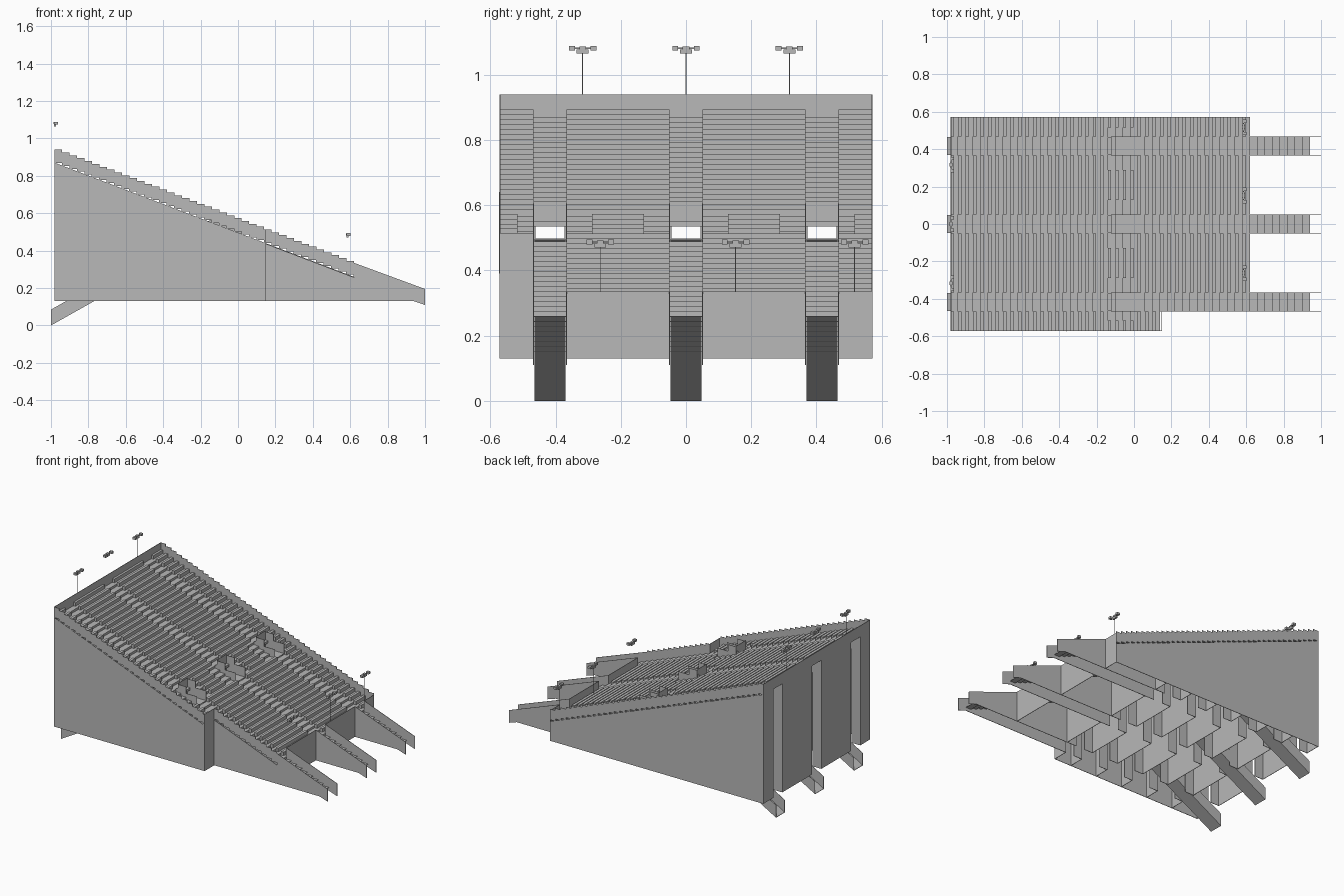
import bpy
import bmesh

cube = bpy.data.objects.get("Cube")
if cube:
    bpy.data.objects.remove(cube, do_unlink=True)

concrete = bpy.data.materials.new("concrete_grey")
concrete.use_nodes = True
grey = (0.48, 0.48, 0.48, 1)
concrete.diffuse_color = grey
concrete.node_tree.nodes["Principled BSDF"].inputs["Base Color"].default_value = grey

BACK, FRONT, CUT, HALF = -0.98, 0.62, 0.15, 0.572
BASE, TOP, RUN, ROWS = 0.13, 0.87, 0.04, 40
RISE = 0.01525
PARAPET = 0.075
T = 0.003
AISLES = (-0.417, 0, 0.417)
HW = 0.05
VOM_BACK, VOM_FRONT, LANDING = -0.12, 0.02, 0.495
BAY, PIER = 0.2, 0.065


def row(i):
    return BACK + RUN * i, TOP - RISE * i


def slope(x):
    return TOP - RISE / RUN * (x - BACK)


def prism(bm, pts, y0, y1):
    """Extrude an x-z outline from y0 to y1."""
    a = [bm.verts.new((x, y0, z)) for x, z in pts]
    b = [bm.verts.new((x, y1, z)) for x, z in pts]
    bm.faces.new(a)
    bm.faces.new(b[::-1])
    n = len(pts)
    for i in range(n):
        j = (i + 1) % n
        bm.faces.new((a[j], a[i], b[i], b[j]))


def box(bm, x0, x1, y0, y1, z0, z1):
    prism(bm, [(x0, z0), (x1, z0), (x1, z1), (x0, z1)], y0, y1)


def finish(bm, name):
    bmesh.ops.recalc_face_normals(bm, faces=bm.faces)
    mesh = bpy.data.meshes.new(name)
    bm.to_mesh(mesh)
    bm.free()
    mesh.materials.append(concrete)
    obj = bpy.data.objects.new(name, mesh)
    bpy.context.collection.objects.link(obj)


def step(bm, i, y0, y1, riser=True):
    x, z = row(i)
    box(bm, x, x + RUN, y0, y1, z - 0.002, z)
    if riser:
        box(bm, x + RUN - 0.002, x + RUN, y0, y1, z - RISE, z - 0.002)


# Seating blocks lie between the aisles; the right-hand one is cut short
edges = [-HALF] + [y for c in AISLES for y in (c - HW, c + HW)] + [HALF]
blocks = [(edges[i], edges[i + 1], CUT if i == 0 else FRONT) for i in range(0, 8, 2)]

# Stepped terraces with a bench on every row, held back around the entrances
terrace, benches = bmesh.new(), bmesh.new()
for y0, y1, end in blocks:
    gap = 0.25 * min(y1 - y0, 0.34) if y1 - y0 > 0.2 else 0.05
    for i in range(ROWS):
        x, z = row(i)
        if x + RUN / 2 > end:
            break
        step(terrace, i, y0, y1)
        by0, by1 = y0, y1
        if VOM_BACK - RUN < x < VOM_FRONT:
            by0 = y0 + (gap if y0 > -HALF else 0)
            by1 = y1 - (gap if y1 < HALF else 0)
        box(benches, x, x + 0.018, by0, by1, z, z + 0.024)
finish(terrace, "terrace_steps")
finish(benches, "bench_rows")

# Aisle stairs, with open treads beyond the front of the stand
stairs = bmesh.new()
for c in AISLES:
    for i in range(ROWS + 8):
        if 22 <= i <= 24:
            continue
        step(stairs, i, c - HW, c + HW, i < ROWS)
finish(stairs, "aisle_stairs")

# Side walls with sloping top
for name, y, end in (("right", -HALF, CUT), ("left", HALF - T, FRONT)):
    bm = bmesh.new()
    prism(bm, [(BACK, BASE), (end, BASE), (end, slope(end)), (BACK, TOP)], y, y + T)
    finish(bm, name + "_side_wall")

# Stepped parapets along both sides, stepping in where the right side is cut
for name, y, start, end in (("right", -HALF, BACK, CUT), ("left", HALF - T, BACK, FRONT),
                            ("right_front", AISLES[0] - HW - T / 2, CUT, FRONT)):
    bm = bmesh.new()
    for i in range(ROWS):
        x, z = row(i)
        x0, x1 = max(x, start), min(x + RUN, end)
        if x1 - x0 > 0.001:
            box(bm, x0, x1, y, y + T, z - 0.002, z + PARAPET - 0.005)
    finish(bm, name + "_parapet")

# Aisle walls: solid front cheeks, a sloping beam behind, and a pier in each bay
walls, beams, piers = bmesh.new(), bmesh.new(), bmesh.new()
cheek = [(CUT, BASE), (CUT, slope(CUT) - 0.003), (FRONT, slope(FRONT) - 0.003),
         (FRONT, 0.335), (1, 0.195), (1, 0.11), (0.94, BASE)]
beam = [(x, slope(x) - d) for x, d in
        ((BACK, 0.08), (CUT, 0.08), (CUT, 0.003), (BACK, 0.003))]
for c in AISLES:
    for y in (c - HW - T / 2, c + HW - T / 2):
        prism(walls, cheek, y, y + T)
        prism(beams, beam, y, y + T)
        for k in range(6):
            x0 = BACK + BAY * k
            x1 = x0 + PIER
            prism(piers, [(x0, BASE), (x1, BASE), (x1, slope(x1) - 0.08),
                          (x0, slope(x0) - 0.08)], y, y + T)
finish(walls, "stair_cheeks")
finish(beams, "aisle_beams")
finish(piers, "aisle_piers")

# Back wall with three tall openings
bm = bmesh.new()
for y0, y1, end in blocks:
    box(bm, BACK, BACK + T, y0, y1, BASE, 0.94)
for c in AISLES:
    box(bm, BACK, BACK + T, c - HW, c + HW, 0.865, 0.94)
finish(bm, "back_wall")

# Front walls of each block
bm = bmesh.new()
for y0, y1, end in blocks:
    box(bm, end - T, end, y0, y1, BASE, slope(end) + PARAPET)
finish(bm, "front_walls")

# Cross walls supporting the terrace
bm = bmesh.new()
for y0, y1, end in blocks:
    for k in range(1, 7):
        x = BACK + BAY * k
        if x < end - 0.05:
            box(bm, x, x + T, y0, y1, BASE, slope(x) - 0.005)
finish(bm, "cross_walls")

# Entrance ramps: sloping channels rising from the back
bm = bmesh.new()
for c in AISLES:
    w = HW - 0.003

    def band(low, high):
        return [(-1, low), (VOM_BACK, LANDING + low),
                (VOM_BACK, LANDING + high), (-1, high)]

    prism(bm, band(0, 0.003), c - w, c + w)
    for y in (c - w, c + w - 0.002):
        prism(bm, band(0, 0.085), y, y + 0.002)
finish(bm, "entrance_ramps")

# Entrance landings with headwall and stepped guard walls
bm = bmesh.new()
for c in AISLES:
    box(bm, VOM_BACK, VOM_FRONT, c - HW, c + HW, LANDING - T, LANDING)
    box(bm, VOM_BACK - T, VOM_BACK, c - HW, c + HW, 0.535, 0.612)
    for y in (c - HW - T / 2, c + HW - T / 2):
        box(bm, VOM_BACK, -0.06, y, y + T, LANDING - T, 0.605)
        box(bm, -0.06, VOM_FRONT, y, y + T, LANDING - T, 0.56)
finish(bm, "entrance_guards")

# Drain pipe on the right side
bm = bmesh.new()
box(bm, -0.364, -0.36, -HALF - 0.002, -HALF, 0.39, 0.64)
finish(bm, "drain_pipe")


# Floodlights: thin flat pole, cross bar and lamps
def floodlight(name, x, y, z, height):
    bm = bmesh.new()
    top = z + height
    box(bm, x - 0.0003, x + 0.0003, y - 0.0012, y + 0.0012, z, top)
    box(bm, x - 0.006, x + 0.006, y - 0.018, y + 0.018, top - 0.008, top + 0.004)
    box(bm, x - 0.003, x + 0.003, y - 0.04, y + 0.04, top + 0.006, top + 0.01)
    box(bm, x - 0.008, x + 0.008, y - 0.01, y + 0.01, top + 0.004, top + 0.014)
    for s in (-1, 1):
        m = y + s * 0.033
        box(bm, x - 0.004, x + 0.016, m - 0.009, m + 0.009, top + 0.001, top + 0.016)
    finish(bm, name)


for n, y in enumerate((-0.317, 0, 0.317)):
    floodlight(f"back_floodlight_{n + 1}", BACK + 0.002, y, 0.94, 0.133)
for n, y in enumerate((-0.263, 0.152, 0.517)):
    floodlight(f"front_floodlight_{n + 1}", 0.585, y, slope(0.585), 0.205)
